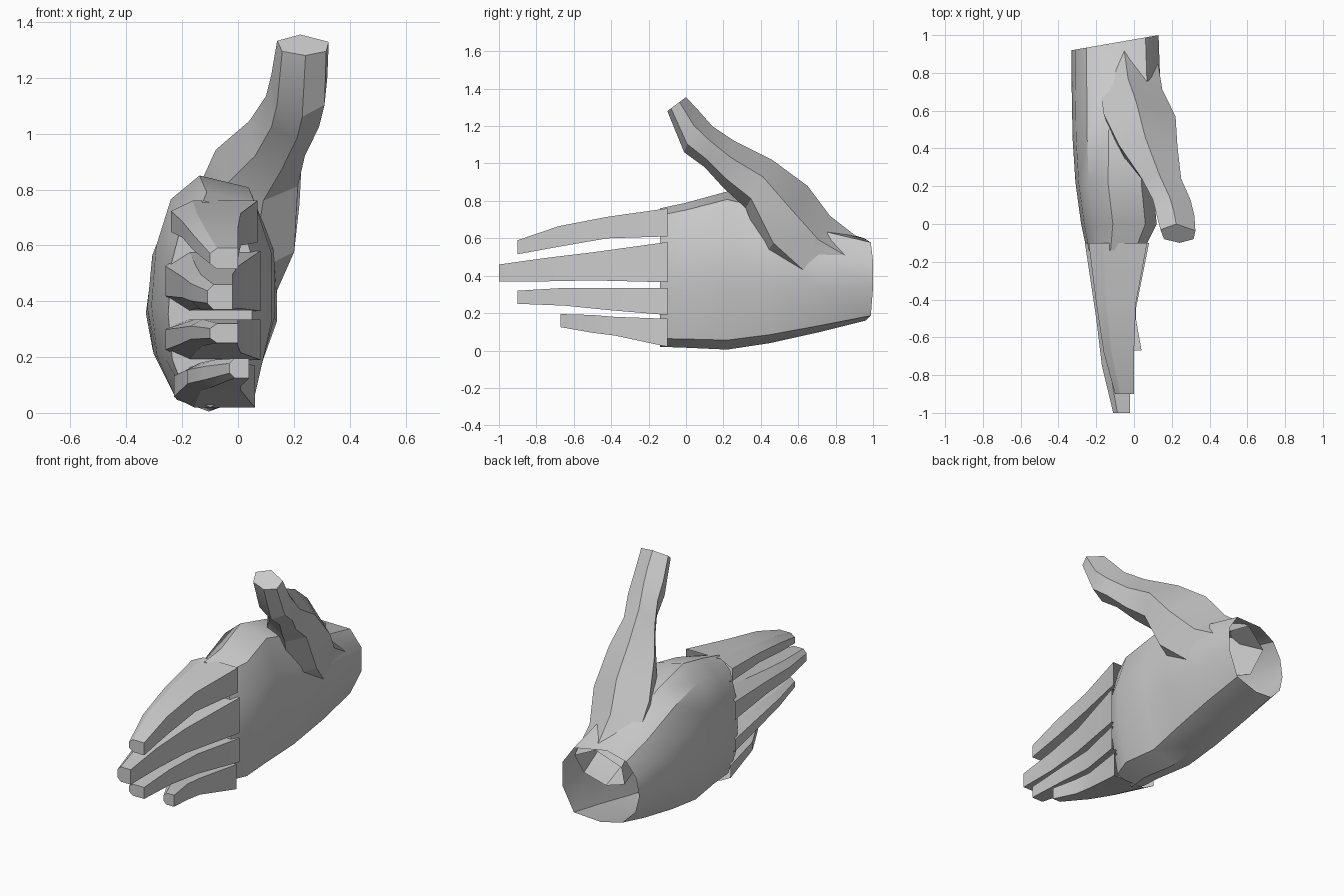
import bpy, bmesh, math

cube = bpy.data.objects.get("Cube")
if cube:
    bpy.data.objects.remove(cube, do_unlink=True)

skin = bpy.data.materials.new("plain grey")
skin.use_nodes = True
grey = (0.6, 0.6, 0.6, 1)
skin.diffuse_color = grey
skin.node_tree.nodes["Principled BSDF"].inputs["Base Color"].default_value = grey


def loft(name, rings, angle, cap_start=False, cap_end=False):
    """Skin a row of equal-length point rings."""
    bm = bmesh.new()
    rows = [[bm.verts.new(p) for p in ring] for ring in rings]
    n = len(rows[0])
    for a, b in zip(rows, rows[1:]):
        for i in range(n):
            j = (i + 1) % n
            bm.faces.new((a[i], a[j], b[j], b[i]))
    if cap_start:
        bm.faces.new(rows[0])
    if cap_end:
        bm.faces.new(rows[-1])
    bmesh.ops.recalc_face_normals(bm, faces=bm.faces)
    mesh = bpy.data.meshes.new(name)
    bm.to_mesh(mesh)
    bm.free()
    mesh.materials.append(skin)
    obj = bpy.data.objects.new(name, mesh)
    bpy.context.collection.objects.link(obj)
    bpy.context.view_layer.objects.active = obj
    obj.select_set(True)
    bpy.ops.object.shade_smooth_by_angle(angle=math.radians(angle))
    obj.select_set(False)
    return obj


def section(profile, y, x0, x1, z0, z1, slant=0):
    """Fit a unit profile into an x-z rectangle, optionally slanted in y."""
    return [(x0 + u * (x1 - x0), y + slant * (u - 0.5), z0 + v * (z1 - z0))
            for u, v in profile]


# Palm: open at the wrist, closed behind the fingers
palm_profile = [(0, .45), (.04, .7), (.17, .9), (.42, 1), (.85, .95), (1, .72),
                (1, .4), (.85, .06), (.5, 0), (.22, .05), (.05, .23)]
palm_sections = [
    (-.14, -.25, .05, .02, .76), (0, -.28, .12, .015, .79),
    (.22, -.31, .1, .005, .85), (.45, -.325, .13, .04, .79),
    (.72, -.33, .14, .1, .67), (.96, -.33, .13, .16, .6, .08)]
loft("palm", [section(palm_profile, *s) for s in palm_sections], 35, cap_start=True)

# Fingers: each row is y, x range, z range, from knuckle to tip
finger_profile = [(0, .25), (0, .75), (.25, 1), (1, 1), (1, 0), (.25, 0)]
fingers = {
    "index_finger": [(-.1, -.24, .07, .61, .76), (-.42, -.2, .01, .6, .715),
                     (-.68, -.16, 0, .555, .665), (-.9, -.1, 0, .515, .59)],
    "middle_finger": [(-.1, -.26, .08, .365, .58), (-.5, -.2, 0, .375, .525),
                      (-.75, -.17, -.02, .37, .495), (-1, -.11, -.02, .37, .46)],
    "ring_finger": [(-.1, -.26, .08, .19, .335), (-.4, -.21, .01, .215, .335),
                    (-.65, -.17, 0, .24, .335), (-.9, -.1, 0, .25, .32)],
    "little_finger": [(-.1, -.23, .06, .02, .17), (-.38, -.18, .01, .08, .18),
                      (-.5, -.12, .01, .095, .19), (-.67, -.03, .04, .125, .195)],
}
for name, rows in fingers.items():
    loft(name, [section(finger_profile, *r) for r in rows], 25, cap_end=True)

# Thumb: ridged hexagon; rows give upper y z, lower y z, x range
thumb_profile = [(0, .7), (.45, 1), (1, .65), (.95, .2), (.55, 0), (.1, .2)]
thumb_rows = [
    (.95, .58, .8, .3, -.2, .12), (.77, .72, .6, .35, -.18, .15),
    (.65, .88, .42, .5, -.16, .22), (.46, 1.02, .32, .76, -.08, .23),
    (.26, 1.12, .2, .87, .04, .25), (.14, 1.2, .1, .98, .1, .3),
    (.07, 1.28, -.01, 1.06, .12, .32), (0, 1.355, -.1, 1.28, .14, .325)]
rings = []
for yt, zt, yb, zb, x0, x1 in thumb_rows:
    rings.append([(x0 + u * (x1 - x0), yb + v * (yt - yb), zb + v * (zt - zb))
                  for u, v in thumb_profile])
loft("thumb", rings, 28, cap_end=True)
